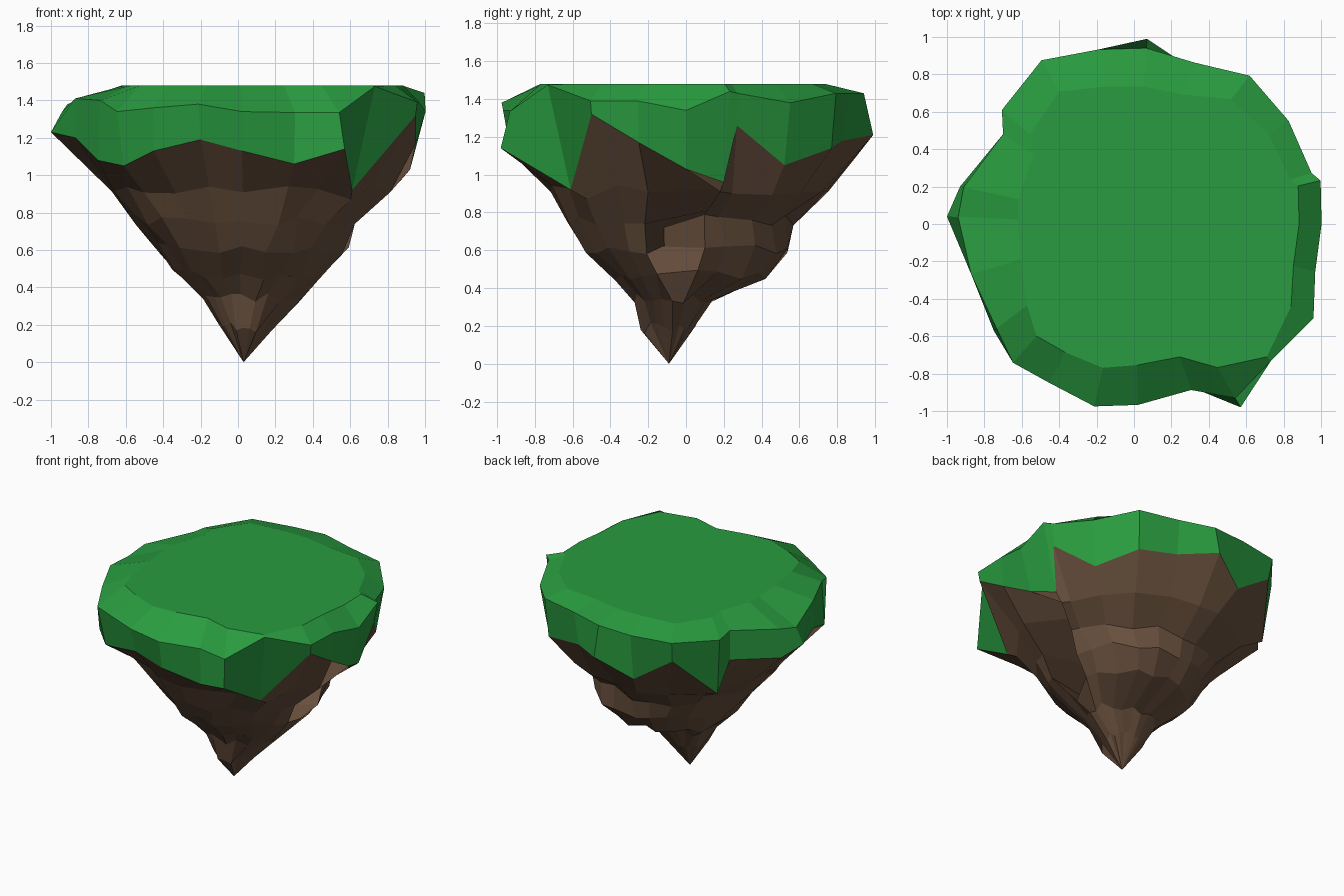
import bpy, math, random

if "Cube" in bpy.data.objects:
    bpy.data.objects.remove(bpy.data.objects["Cube"])

random.seed(4)

# Grass skirt columns: low edge x, y, z, then upper rim scale and height
columns = [
    (-1.0, .04, 1.23, .94, 1.34), (-.87, -.27, 1.20, 1.0, 1.41),
    (-.75, -.57, 1.08, .98, 1.40), (-.61, -.70, 1.05, 1.06, 1.34),
    (-.45, -.84, 1.13, 1.01, 1.36), (-.20, -.92, 1.19, 1.06, 1.38),
    (.02, -.93, 1.13, 1.04, 1.34), (.30, -.87, 1.06, 1.02, 1.335),
    (.57, -.98, 1.14, .95, 1.335), (.61, -.61, .92, 1.20, 1.475),
    (.95, -.50, 1.32, 1.01, 1.39), (.95, -.25, 1.17, 1.02, 1.39),
    (.92, 0, 1.03, 1.09, 1.34), (.86, .20, .96, 1.16, 1.44),
    (.94, .27, 1.26, 1.01, 1.43), (.78, .52, 1.05, 1.06, 1.38),
    (.60, .77, 1.14, 1.03, 1.43), (.31, .83, 1.18, 1.04, 1.43),
    (.07, .99, 1.21, .95, 1.43), (-.18, .88, 1.07, 1.06, 1.42),
    (-.48, .85, 1.27, 1.03, 1.42), (-.66, .57, .97, 1.07, 1.40),
    (-.70, .48, 1.20, 1.0, 1.42), (-.93, .20, 1.17, .98, 1.38),
]

# Rock reach at each height: z, +x, -x, +y, -y
levels = [
    (.92, .83, .70, .76, .73), (.76, .67, .55, .57, .645),
    (.61, .57, .43, .53, .53), (.47, .47, .35, .43, .38),
    (.34, .33, .19, .14, .28), (.19, .18, .10, .05, .24),
]
TIP = (.03, -.09, 0)


def material(name, color):
    m = bpy.data.materials.new(name)
    m.diffuse_color = (*color, 1)
    m.use_nodes = True
    m.node_tree.nodes["Principled BSDF"].inputs["Base Color"].default_value = m.diffuse_color
    return m


def loft(name, rings, end, mat):
    """Skin matching rings; close with a tip point, or a flat cap if end is None."""
    n = len(rings[0])
    verts = [p for ring in rings for p in ring]
    faces = []
    for k in range(len(rings) - 1):
        for i in range(n):
            j = (i + 1) % n
            faces.append((k * n + i, k * n + j, (k + 1) * n + j, (k + 1) * n + i))
    last = (len(rings) - 1) * n
    if end is None:
        faces.append(tuple(range(last, last + n)))
    else:
        verts.append(end)
        faces += [(last + i, last + (i + 1) % n, len(verts) - 1) for i in range(n)]
    mesh = bpy.data.meshes.new(name)
    mesh.from_pydata(verts, [], faces)
    mesh.materials.append(mat)
    ob = bpy.data.objects.new(name, mesh)
    bpy.context.collection.objects.link(ob)
    return ob


def plateau_point(x, y, z):
    """Pull a rim point inward, most on the left side, least at high rim points."""
    r = math.hypot(x, y)
    c, s = x / r, y / r
    f = .97 if z > 1.45 else .88 - .22 * max(0, -c) ** 4 - .10 * s ** 4
    return (x * f, y * f, 1.48)


# Grass cap: skirt, bevelled rim and flat plateau
low = [(x, y, z) for x, y, z, s, h in columns]
rim = [(x * s, y * s, h) for x, y, z, s, h in columns]
loft("grass_cap", [low, rim, [plateau_point(*p) for p in rim]], None,
     material("grass", (.022, .33, .05)))

# Rocky underside: rings tapering from the grass edge to the tip
rings = [low]
for k, (z, px, nx, py, ny) in enumerate(levels):
    ring = []
    even = min(1, .25 + .2 * k)
    for i, (x, y, lz) in enumerate(low):
        # columns spread out evenly towards the tip
        a = math.atan2(y + .06, x - .03) % math.tau
        if i >= 13:
            a += math.tau
        a = a * (1 - even) + (math.pi - .06 + math.tau * i / len(low)) * even
        a += random.uniform(-.03, .03)
        c, s = math.cos(a), math.sin(a)
        rx = px - .03 if c > 0 else nx + .03
        ry = py + .06 if s > 0 else ny - .06
        r = 1 + random.uniform(-.035, .03)
        # ledge on the back right
        if .4 < z < .7 and c > 0 and s > 0:
            r += .11 * math.sin(2 * a)
        # cleft on the front left
        if z > .4 and abs(a - 4.2) < .14:
            r -= .06
        ring.append((.03 + rx * c * r, -.06 + ry * s * r,
                     min(z + random.uniform(-.03, .03), lz - .05)))
    rings.append(ring)
loft("rock_underside", [list(reversed(r)) for r in rings], TIP,
     material("rock", (.14, .08, .047)))
